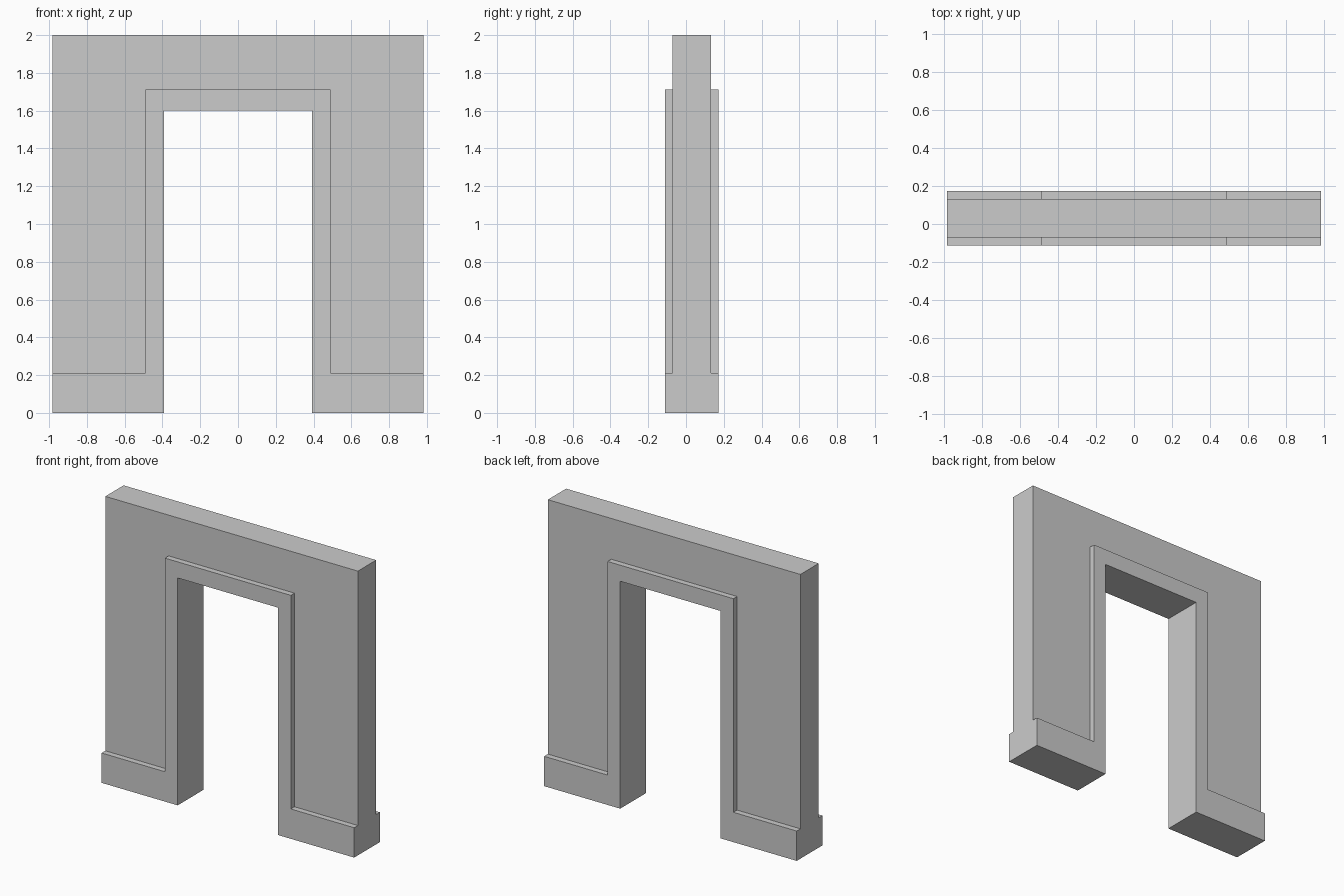
import bpy
import bmesh

if "Cube" in bpy.data.objects:
    bpy.data.objects.remove(bpy.data.objects["Cube"])

HALF_W, HEIGHT = 0.983, 2.0
OPEN_X, OPEN_Z = 0.391, 1.60       # doorway opening
TRIM_X, TRIM_Z = 0.49, 1.713       # outer edge of the door trim
BASE_Z = 0.21                      # skirting height
Y_FRONT, Y_BACK = -0.071, 0.132    # wall faces
RELIEF = 0.041                     # trim projection on both faces

bm = bmesh.new()


def mirrored(half):
    """Mirror a right-hand half profile into a full list of vertices."""
    pts = half + [(-x, z) for x, z in reversed(half)]
    return [bm.verts.new((x, Y_BACK, z)) for x, z in pts]


# Shared stepped outline between wall panel and trim
step = mirrored([(HALF_W, BASE_Z), (TRIM_X, BASE_Z), (TRIM_X, TRIM_Z)])
top = mirrored([(HALF_W, HEIGHT)])
opening = mirrored([(HALF_W, 0), (OPEN_X, 0), (OPEN_X, OPEN_Z)])

# Flat wall panel and trim-with-skirting, sharing the stepped outline
panel = bm.faces.new(step + top[::-1])
trim = bm.faces.new(step + opening[::-1])
bmesh.ops.recalc_face_normals(bm, faces=[panel, trim])


def extrude(faces, dy):
    res = bmesh.ops.extrude_face_region(bm, geom=faces)
    verts = [g for g in res["geom"] if isinstance(g, bmesh.types.BMVert)]
    bmesh.ops.translate(bm, verts=verts, vec=(0, dy, 0))


# Wall thickness
extrude([panel, trim], Y_FRONT - Y_BACK)

# Raise trim and skirting on the front and back
for y, dy in ((Y_FRONT, -RELIEF), (Y_BACK, RELIEF)):
    faces = [f for f in bm.faces
             if all(abs(v.co.y - y) < 1e-4 for v in f.verts)
             and min(v.co.z for v in f.verts) < 1e-4]
    extrude(faces, dy)

# Merge flush side faces and tidy normals
bmesh.ops.dissolve_limit(bm, angle_limit=0.001, verts=bm.verts[:], edges=bm.edges[:])
bmesh.ops.recalc_face_normals(bm, faces=bm.faces[:])

mesh = bpy.data.meshes.new("doorway_wall")
bm.to_mesh(mesh)
bm.free()
bpy.context.collection.objects.link(bpy.data.objects.new("doorway_wall", mesh))
